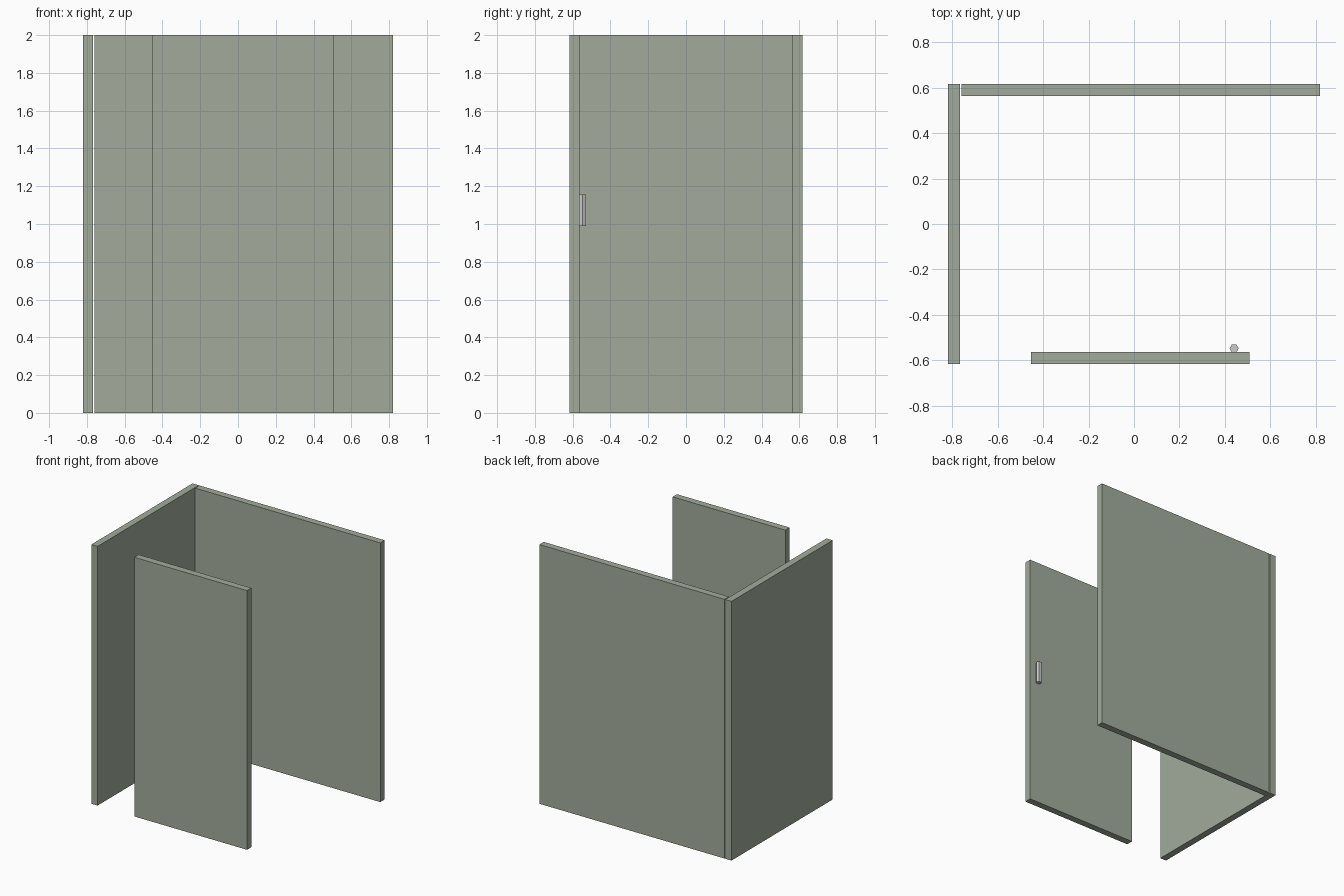
import bpy
import math

if "Cube" in bpy.data.objects:
    bpy.data.objects.remove(bpy.data.objects["Cube"])

green = bpy.data.materials.new("panel_green")
green.diffuse_color = (0.36, 0.41, 0.33, 1)
green.use_nodes = True
green.node_tree.nodes["Principled BSDF"].inputs["Base Color"].default_value = green.diffuse_color


def panel(name, x0, x1, y0, y1, height=2.0):
    bpy.ops.mesh.primitive_cube_add(size=1, location=((x0 + x1) / 2, (y0 + y1) / 2, height / 2))
    ob = bpy.context.object
    ob.name = name
    ob.scale = (x1 - x0, y1 - y0, height)
    bpy.ops.object.transform_apply(location=False, rotation=False, scale=True)
    ob.data.materials.append(green)
    return ob


# Outer footprint and panel thickness
W, D, T = 0.82, 0.617, 0.053

# Walls, with a narrow gap at the corner
panel("left_wall", -W, -W + T, -D, D)
panel("back_wall", -0.761, W, D - T, D)

# Door
panel("door", -0.453, 0.509, -D, -D + T)

# Six-sided upright handle on the inner face of the door
bpy.ops.mesh.primitive_cylinder_add(vertices=6, radius=0.02, depth=0.167,
                                    location=(0.441, -0.548, 1.073),
                                    rotation=(0, 0, math.pi / 2))
bpy.context.object.name = "door_handle"
